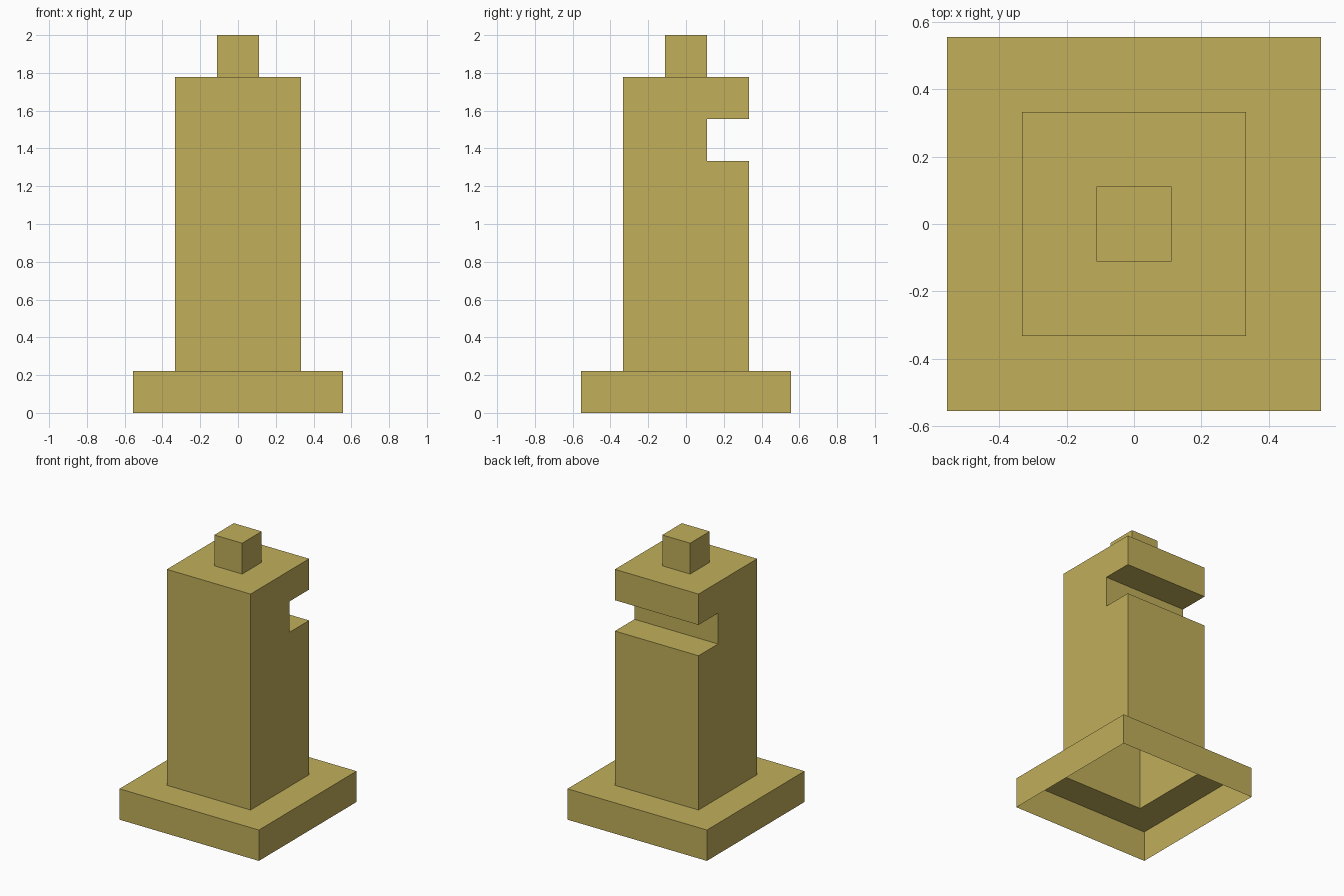
import bpy

if "Cube" in bpy.data.objects:
    bpy.data.objects.remove(bpy.data.objects["Cube"])

U = 2 / 9  # grid unit: the model is nine units tall

gold = bpy.data.materials.new("muted_gold")
gold.diffuse_color = (0.533, 0.428, 0.102, 1)
gold.use_nodes = True
gold.node_tree.nodes["Principled BSDF"].inputs["Base Color"].default_value = gold.diffuse_color


def add_part(name, verts, faces):
    mesh = bpy.data.meshes.new(name)
    mesh.from_pydata([[c * U for c in v] for v in verts], [], faces)
    mesh.materials.append(gold)
    mesh.update()
    obj = bpy.data.objects.new(name, mesh)
    bpy.context.collection.objects.link(obj)


def stepped_shell(name, rings, cap=False):
    """Loft square rings given as (half width, height); the bottom stays open."""
    corners = ((-1, -1), (1, -1), (1, 1), (-1, 1))
    verts = [(x * h, y * h, z) for h, z in rings for x, y in corners]
    faces = []
    for r in range(len(rings) - 1):
        for i in range(4):
            a, b = r * 4 + i, r * 4 + (i + 1) % 4
            faces.append((a, b, b + 4, a + 4))
    if cap:
        n = len(verts)
        faces.append((n - 4, n - 3, n - 2, n - 1))
    add_part(name, verts, faces)


# Base: open-bottomed skirt with a ledge up to the column
stepped_shell("base", [(2.5, 0), (2.5, 1), (1.5, 1)])

# Column: notched side profile (y, z) pulled across x, open at both ends
profile = [(1.5, 1), (1.5, 6), (0.5, 6), (0.5, 7),
           (1.5, 7), (1.5, 8), (-1.5, 8), (-1.5, 1)]
n = len(profile)
verts = [(x, y, z) for x in (1.5, -1.5) for y, z in profile]
faces = [tuple(range(n)), tuple(reversed(range(n, 2 * n)))]
for i in range(n - 1):
    if i != 5:  # the top is closed by the cap part
        faces.append((i, i + n, i + 1 + n, i + 1))
add_part("column", verts, faces)

# Top: flat shoulder and small knob
stepped_shell("shoulder_and_knob", [(1.5, 8), (0.5, 8), (0.5, 9)], cap=True)
